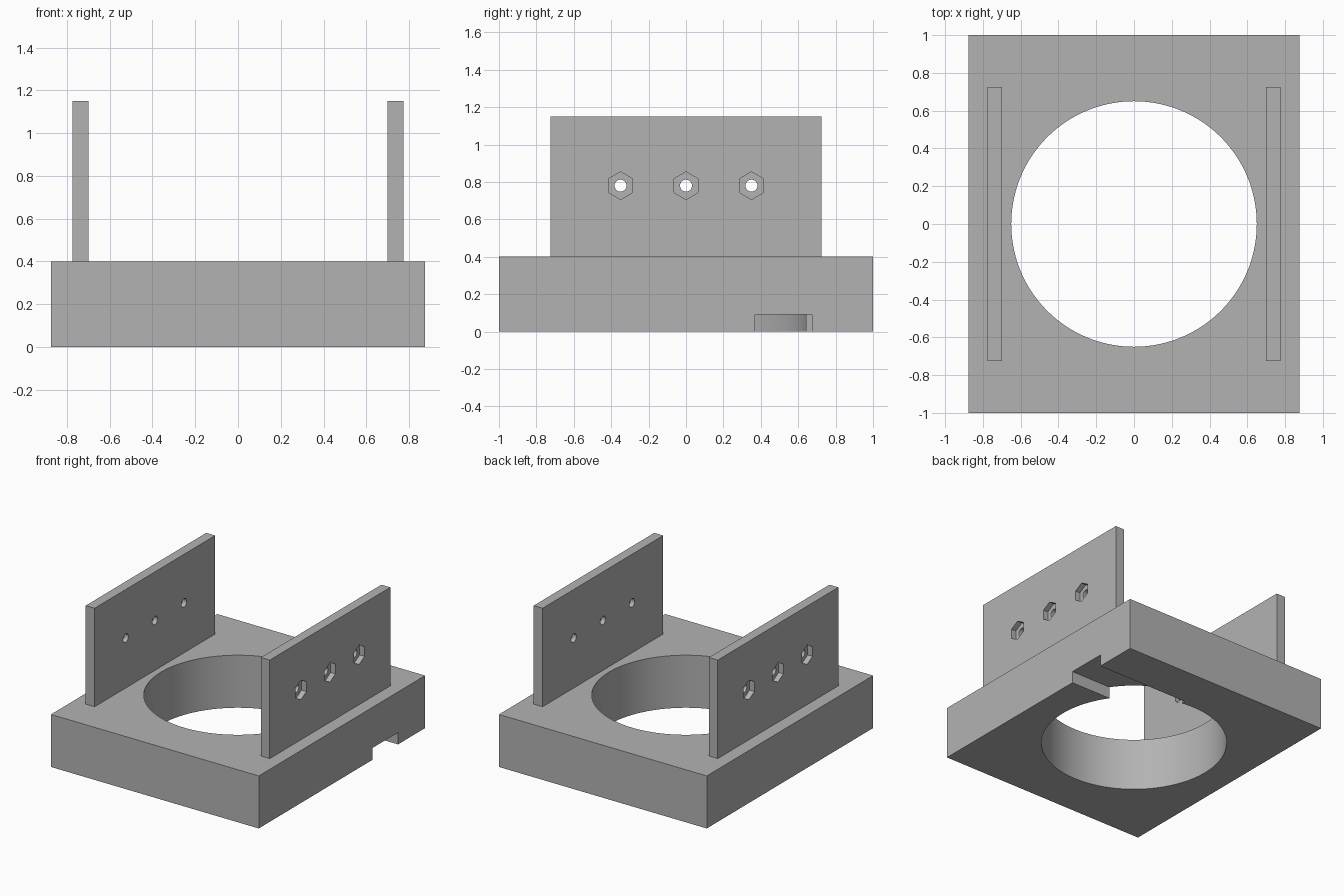
import bpy
from math import pi, radians

if "Cube" in bpy.data.objects:
    bpy.data.objects.remove(bpy.data.objects["Cube"], do_unlink=True)

grey = bpy.data.materials.new("plain grey")
grey.use_nodes = True
colour = (0.45, 0.45, 0.45, 1)
grey.diffuse_color = colour
grey.node_tree.nodes["Principled BSDF"].inputs["Base Color"].default_value = colour


def box(name, low, high):
    """Box between two opposite corners."""
    centre = [(a + b) / 2 for a, b in zip(low, high)]
    bpy.ops.mesh.primitive_cube_add(size=1, location=centre)
    ob = bpy.context.object
    ob.name = name
    ob.scale = [b - a for a, b in zip(low, high)]
    bpy.ops.object.transform_apply(location=True, rotation=False, scale=True)
    ob.data.materials.append(grey)
    return ob


def prism(name, sides, radius, depth, centre, along_x=False):
    """Regular prism standing on z, or lying along x with a corner up."""
    bpy.ops.mesh.primitive_cylinder_add(vertices=sides, radius=radius, depth=depth)
    ob = bpy.context.object
    ob.name = name
    if along_x:
        # lay the axis along x, keeping one corner at the top
        ob.rotation_euler = (pi / 2, 0, pi / 2)
    ob.location = centre
    bpy.ops.object.transform_apply(location=True, rotation=True, scale=True)
    ob.data.materials.append(grey)
    return ob


def cut(target, cutter):
    """Subtract the cutter from the target and discard it."""
    cutter.hide_render = True
    mod = target.modifiers.new("cut", 'BOOLEAN')
    mod.operation = 'DIFFERENCE'
    mod.solver = 'EXACT'
    mod.object = cutter
    bpy.context.view_layer.objects.active = target
    bpy.ops.object.modifier_apply(modifier=mod.name)
    bpy.data.objects.remove(cutter, do_unlink=True)


def finish(ob):
    bpy.ops.object.select_all(action='DESELECT')
    ob.select_set(True)
    bpy.context.view_layer.objects.active = ob
    bpy.ops.object.shade_smooth_by_angle(angle=radians(30))


# Base block with round opening and a cable channel underneath
base = box("base_block", (-0.875, -1, 0), (0.875, 1, 0.4))
cut(base, prism("opening_cutter", 128, 0.65, 1, (0, 0, 0.2)))
cut(base, box("channel_cutter", (0.1, 0.37, -0.1), (1, 0.675, 0.09)))
finish(base)

# Upright side plates: round bolt holes with hexagonal nut pockets outside
pocket = 0.04
for side, label in ((1, "left"), (-1, "right")):
    inner, outer = 0.7 * side, 0.775 * side
    plate = box(label + "_side_plate", (min(inner, outer), -0.725, 0.4),
                (max(inner, outer), 0.725, 1.15))
    for y in (-0.35, 0, 0.35):
        cut(plate, prism("bolt_cutter", 32, 0.032, 0.4, (outer, y, 0.78), True))
        cut(plate, prism("nut_cutter", 6, 0.074, pocket * 2, (outer, y, 0.78), True))
    finish(plate)
